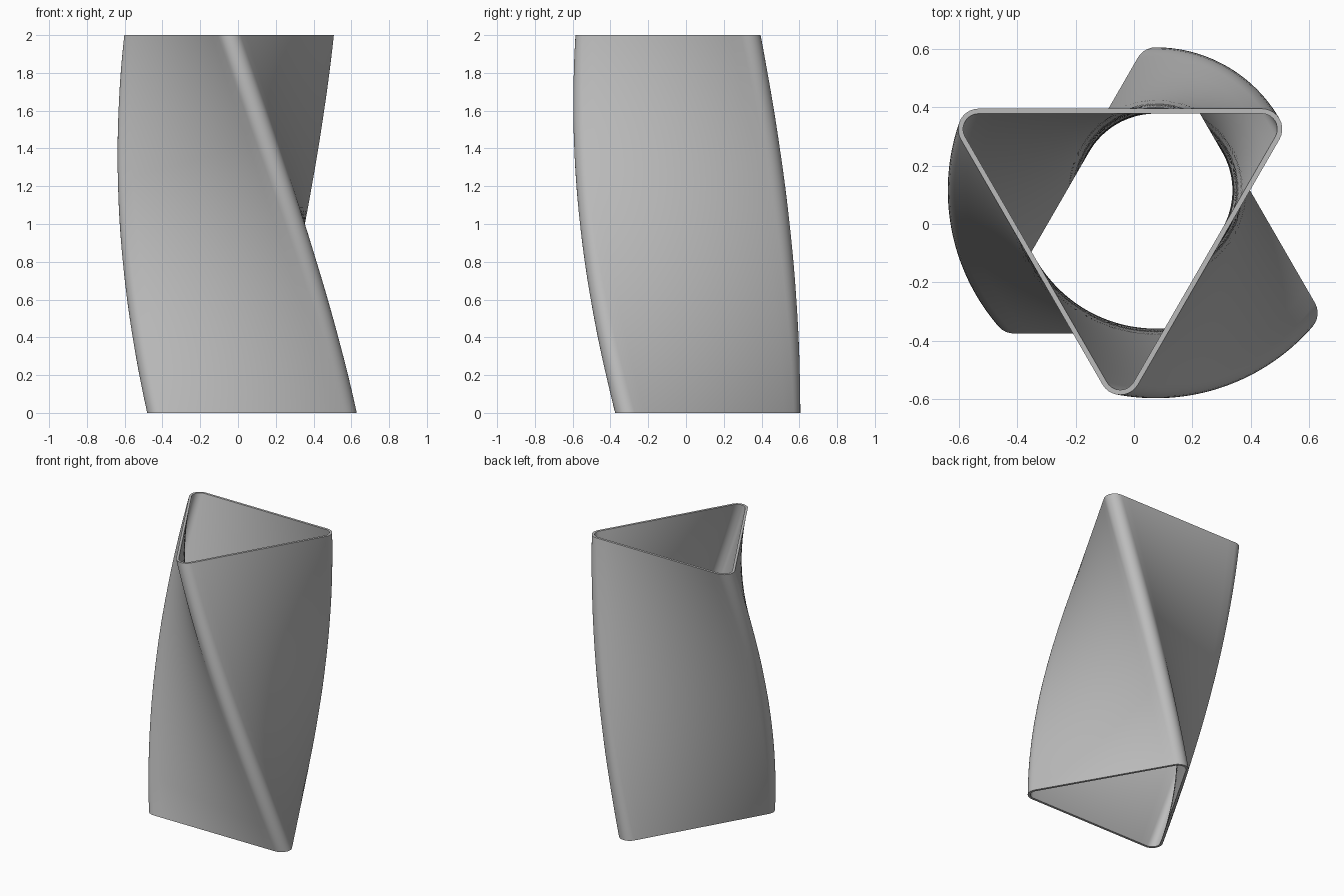
import bpy, bmesh
from math import radians, pi, cos, sin
from mathutils import Vector, Matrix

if "Cube" in bpy.data.objects:
    bpy.data.objects.remove(bpy.data.objects["Cube"], do_unlink=True)

HEIGHT, TWIST, LAYERS = 2.0, radians(-60), 100
INRADIUS, CORNER, WALL = 0.35, 0.07, 0.017
AXIS = Vector((0.074, 0.115, 0))       # line the section turns about
OFFSET = Vector((0, -0.14, 0))         # section centre from that line
ARC_STEPS, SIDE_STEPS = 10, 16


def rounded_triangle(radius):
    """Rounded triangle outline, anticlockwise, one corner towards +y."""
    points = []
    for k in range(3):
        mid = pi / 2 + k * 2 * pi / 3
        centre = Vector((cos(mid), sin(mid), 0)) * 2 * (INRADIUS - CORNER)
        for i in range(ARC_STEPS + 1):
            a = mid - pi / 3 + 2 * pi / 3 * i / ARC_STEPS
            points.append(centre + Vector((cos(a), sin(a), 0)) * radius)
    # split the straight sides so that the twisted walls stay smooth
    outline = []
    for i, p in enumerate(points):
        outline.append(p)
        if i % (ARC_STEPS + 1) == ARC_STEPS:
            q = points[(i + 1) % len(points)]
            outline += [p.lerp(q, s / SIDE_STEPS) for s in range(1, SIDE_STEPS)]
    return outline


def twisted_rings(bm, outline):
    """Stack copies of the outline, each turned a little further."""
    rings = []
    for layer in range(LAYERS + 1):
        t = layer / LAYERS
        place = Matrix.Translation(AXIS + Vector((0, 0, HEIGHT * t))) @ Matrix.Rotation(TWIST * t, 4, "Z")
        rings.append([bm.verts.new(place @ (p + OFFSET)) for p in outline])
    return rings


# Outer wall going up, then inner wall coming down, joined by the two rims
bm = bmesh.new()
outer = twisted_rings(bm, rounded_triangle(CORNER))
inner = twisted_rings(bm, rounded_triangle(CORNER - WALL))
loops = outer + inner[::-1]
for lower, upper in zip(loops, loops[1:] + loops[:1]):
    for i in range(len(lower)):
        j = (i + 1) % len(lower)
        bm.faces.new((lower[i], lower[j], upper[j], upper[i]))
bmesh.ops.recalc_face_normals(bm, faces=bm.faces)
mesh = bpy.data.meshes.new("twisted_vase")
bm.to_mesh(mesh)
bm.free()

vase = bpy.data.objects.new("twisted_vase", mesh)
bpy.context.collection.objects.link(vase)

# Plain grey finish
grey = bpy.data.materials.new("light_grey")
grey.use_nodes = True
colour = (0.5, 0.5, 0.5, 1)
grey.diffuse_color = colour
grey.node_tree.nodes["Principled BSDF"].inputs["Base Color"].default_value = colour
mesh.materials.append(grey)

bpy.ops.object.select_all(action="DESELECT")
vase.select_set(True)
bpy.context.view_layer.objects.active = vase
bpy.ops.object.shade_smooth_by_angle(angle=radians(30))
